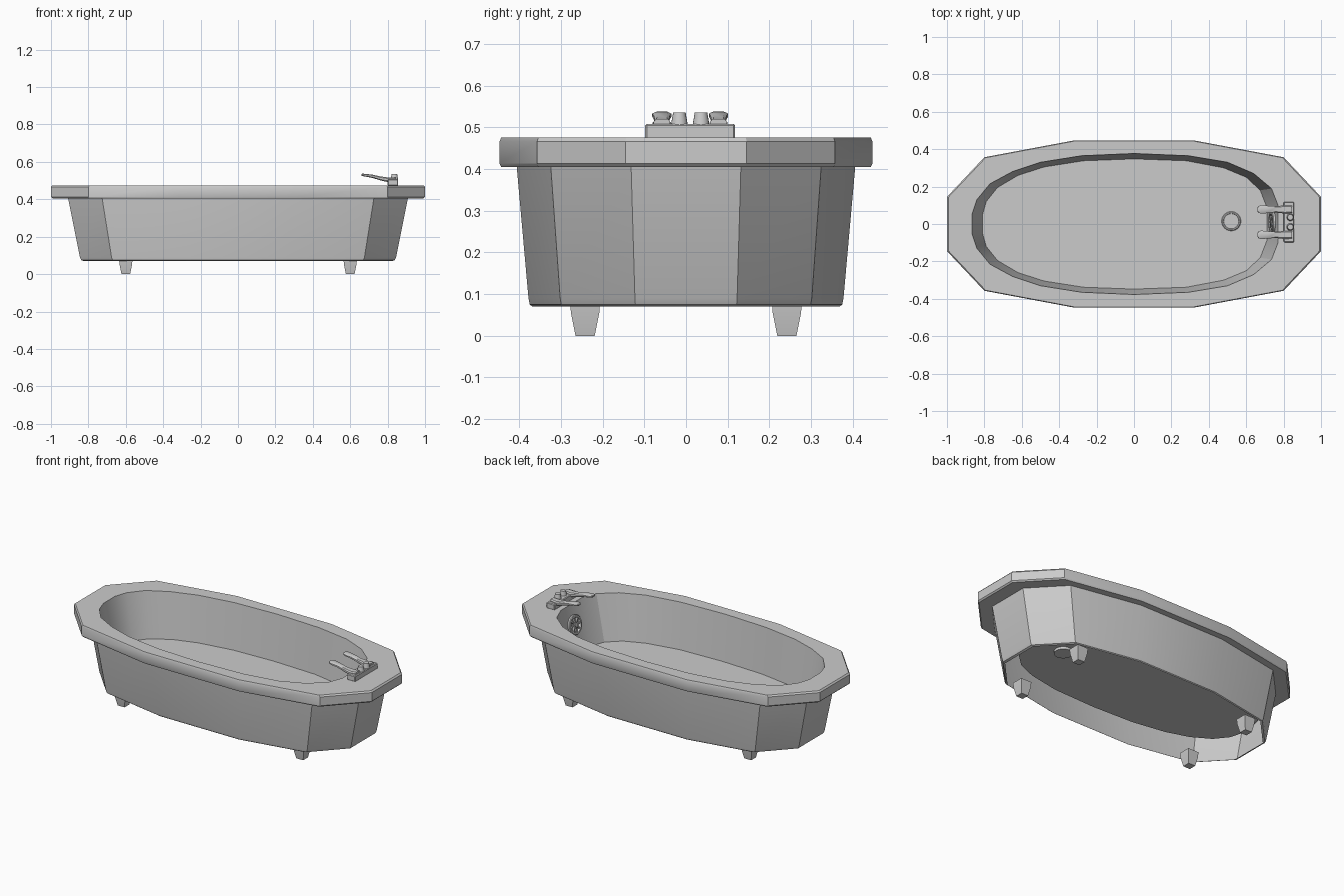
import bpy, bmesh, math
from mathutils import Matrix, Vector

if "Cube" in bpy.data.objects:
    bpy.data.objects.remove(bpy.data.objects["Cube"])


def finish(name, bm, angle=25, normals=True):
    if normals:
        bmesh.ops.recalc_face_normals(bm, faces=bm.faces)
    me = bpy.data.meshes.new(name)
    bm.to_mesh(me)
    bm.free()
    ob = bpy.data.objects.new(name, me)
    bpy.context.collection.objects.link(ob)
    bpy.ops.object.select_all(action='DESELECT')
    ob.select_set(True)
    bpy.context.view_layer.objects.active = ob
    bpy.ops.object.shade_smooth_by_angle(angle=math.radians(angle))
    return ob


def ring(bm, pts, z):
    return [bm.verts.new((x, y, z)) for x, y in pts]


def bridge(bm, a, b):
    n = len(a)
    for i in range(n):
        bm.faces.new((a[i], a[(i + 1) % n], b[(i + 1) % n], b[i]))


def add_box(bm, size, mat):
    bmesh.ops.create_cube(bm, size=1, matrix=mat @ Matrix.Diagonal((*size, 1)))


def add_cone(bm, r1, r2, depth, mat, seg=16):
    bmesh.ops.create_cone(bm, cap_ends=True, segments=seg, radius1=r1, radius2=r2,
                          depth=depth, matrix=mat)


def add_ring(bm, profile, mat, seg=24):
    # revolve a closed (radius, height) profile around local z
    loops = [[bm.verts.new(mat @ Vector((r * math.cos(2 * math.pi * i / seg),
                                         r * math.sin(2 * math.pi * i / seg), h)))
              for i in range(seg)] for r, h in profile]
    for k in range(len(loops)):
        bridge(bm, loops[k], loops[(k + 1) % len(loops)])


# twelve-sided outer plan, built from one quarter
quarter = [(1, .145), (.8, .357), (.32, .447)]
half = quarter + [(-x, y) for x, y in reversed(quarter)]
outer = half + [(-x, -y) for x, y in half]


def scaled(s):
    return [(x * s, y * s) for x, y in outer]


def mirrored(pts):
    return pts + [(x, -y) for x, y in reversed(pts)]


# basin opening and floor outlines, rounder at the left end
opening = mirrored([(.77, .10), (.735, .19), (.64, .27), (.5, .33), (.29, .365), (0, .377),
                    (-.28, .365), (-.5, .33), (-.65, .28), (-.77, .215), (-.84, .13), (-.865, .055)])
floor = mirrored([(.71, .09), (.675, .18), (.60, .25), (.48, .30), (.28, .338), (0, .348),
                  (-.27, .338), (-.48, .305), (-.62, .26), (-.73, .195), (-.79, .12), (-.81, .05)])
FLOOR_Z = .20

# tub body: open-bottomed skirt, overhanging rim and basin
bm = bmesh.new()
levels = [(.825, .07), (.838, .075), (.845, .09), (.908, .405), (.992, .405), (1, .413), (1, .466), (.992, .475)]
rings = [ring(bm, scaled(s), z) for s, z in levels]
for a, b in zip(rings, rings[1:]):
    bridge(bm, a, b)
top = ring(bm, opening, .475)
base = ring(bm, floor, FLOOR_Z)
bridge(bm, top, base)
bm.faces.new(base)
edges = [bm.edges.get((l[i], l[(i + 1) % len(l)])) for l in (rings[-1], top) for i in range(len(l))]
bmesh.ops.triangle_fill(bm, edges=edges, use_beauty=True, normal=(0, 0, 1))
finish("tub_body", bm)

# four tapered feet
for fx, nx in ((1, "right"), (-1, "left")):
    for fy, ny in ((1, "back"), (-1, "front")):
        bm = bmesh.new()
        loops = []
        for h, z in ((.023, 0), (.034, .055), (.036, .085)):
            loops.append(ring(bm, [(fx * .6 + a * h, fy * .242 + b * h)
                                   for a, b in ((1, 1), (-1, 1), (-1, -1), (1, -1))], z))
        for a, b in zip(loops, loops[1:]):
            bridge(bm, a, b)
        bm.faces.new(loops[0])
        bm.faces.new(loops[-1])
        finish(f"{ny}_{nx}_foot", bm)

CY = .01  # centre line of the fittings

# tap mounting block
bm = bmesh.new()
add_box(bm, (.055, .216, .036), Matrix.Translation((.828, CY, .49)))
bmesh.ops.bevel(bm, geom=bm.edges[:], offset=.004, segments=1, affect='EDGES')
finish("tap_base", bm)

# two curved taps and their knobs
path = [(.845, .507, .020, .016), (.805, .504, .022, .016), (.76, .512, .017, .013),
        (.72, .523, .019, .011), (.68, .529, .023, .009), (.665, .531, .018, .008), (.66, .531, .010, .006)]
for side, name in ((1, "back"), (-1, "front")):
    bm = bmesh.new()
    loops = []
    for x, z, w, t in path:
        y = CY + side * .068
        sec = [(w, -.4 * t), (w, .4 * t), (.7 * w, .8 * t), (-.7 * w, .8 * t),
               (-w, .4 * t), (-w, -.4 * t), (-.7 * w, -.8 * t), (.7 * w, -.8 * t)]
        loops.append([bm.verts.new((x, y + a, z + b)) for a, b in sec])
    for a, b in zip(loops, loops[1:]):
        bridge(bm, a, b)
    bm.faces.new(loops[0])
    bm.faces.new(loops[-1])
    finish(f"{name}_tap", bm, 35)

    bm = bmesh.new()
    add_cone(bm, .020, .015, .028, Matrix.Translation((.836, CY + side * .026, .521)))
    finish(f"{name}_knob", bm, 35)

# spoked overflow grille on the end wall
m = Matrix.Translation((.742, CY, .36)) @ Matrix.Rotation(math.radians(-77), 4, 'Y')
bm = bmesh.new()
add_ring(bm, [(.058, -.012), (.058, .008), (.054, .012), (.044, .012), (.042, .008), (.042, -.012)], m)
add_cone(bm, .016, .012, .026, m, 12)
for i in range(8):
    add_box(bm, (.036, .008, .01), m @ Matrix.Rotation(i * math.pi / 4, 4, 'Z')
            @ Matrix.Translation((.028, 0, .005)))
finish("overflow_grille", bm, 35)

# drain with a raised collar in the floor
m = Matrix.Translation((.52, .015, FLOOR_Z))
bm = bmesh.new()
add_ring(bm, [(.052, -.015), (.052, .004), (.048, .008), (.042, .008), (.040, .002), (.040, -.015)], m)
add_cone(bm, .041, .041, .018, m @ Matrix.Translation((0, 0, -.006)), 24)
finish("floor_drain", bm, 35)
